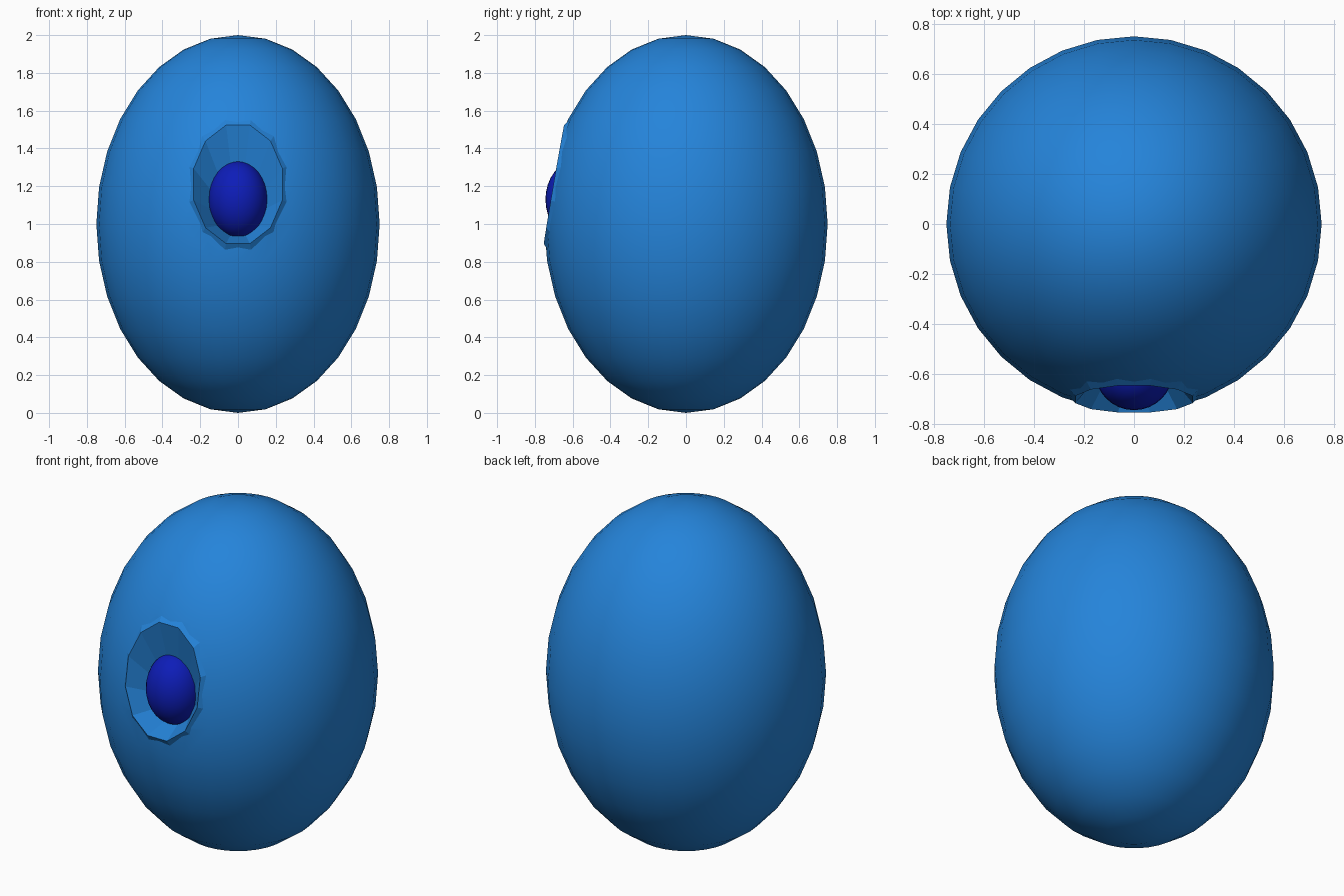
import bpy, bmesh, math

if "Cube" in bpy.data.objects:
    bpy.data.objects.remove(bpy.data.objects["Cube"])


def material(name, rgb):
    m = bpy.data.materials.new(name)
    m.diffuse_color = (*rgb, 1)
    m.use_nodes = True
    m.node_tree.nodes["Principled BSDF"].inputs["Base Color"].default_value = m.diffuse_color
    return m


blue = material("bright blue", (0.018, 0.23, 0.70))
navy = material("deep blue", (0.004, 0.012, 0.48))


def ellipsoid(name, centre, scale, mat):
    bpy.ops.mesh.primitive_uv_sphere_add(segments=32, ring_count=16, location=centre)
    ob = bpy.context.object
    ob.name = name
    ob.scale = scale
    bpy.ops.object.transform_apply(location=True, rotation=False, scale=True)
    ob.data.materials.append(mat)
    bpy.ops.object.shade_smooth_by_angle(angle=math.radians(30))
    return ob


def ring(rx, rz, cz, depth, n=12):
    """Upright oval of n points; depth(x, z) gives its y."""
    pts = []
    for i in range(n):
        a = 2 * math.pi * (i + 0.5) / n
        x, z = rx * math.sin(a), cz + rz * math.cos(a)
        pts.append((x, depth(x, z), z))
    return pts


def loft(name, rings, mat, caps=False):
    bm = bmesh.new()
    loops = [[bm.verts.new(p) for p in r] for r in rings]
    n = len(loops[0])
    for a, b in zip(loops, loops[1:]):
        for i in range(n):
            j = (i + 1) % n
            bm.faces.new((a[i], a[j], b[j], b[i]))
    if caps:
        bm.faces.new(loops[0])
        bm.faces.new(loops[-1])
        bmesh.ops.recalc_face_normals(bm, faces=bm.faces)
    me = bpy.data.meshes.new(name)
    bm.to_mesh(me)
    bm.free()
    ob = bpy.data.objects.new(name, me)
    bpy.context.collection.objects.link(ob)
    me.materials.append(mat)
    return ob


def skin(offset):
    """y of the egg's front surface, pushed outward by offset."""
    return lambda x, z: -0.75 * math.sqrt(
        max(0, 1 - (z - 1) ** 2 - (x / 0.75) ** 2)) - offset


# egg body with an oval hole in the front
body = ellipsoid("egg_body", (0, 0, 1), (0.75, 0.75, 1), blue)
hole = [ring(0.24, 0.322, 1.21, lambda x, z, y=y: y) for y in (-0.9, -0.45)]
cutter = loft("hole_cutter", hole, blue, caps=True)
cutter.hide_render = True
cutter.hide_viewport = True
cut = body.modifiers.new("hole", 'BOOLEAN')
cut.operation = 'DIFFERENCE'
cut.solver = 'EXACT'
cut.object = cutter
bpy.context.view_layer.objects.active = body
bpy.ops.object.modifier_apply(modifier=cut.name)
bpy.data.objects.remove(cutter)

# faceted socket: slightly raised lip, then walls sloping in to the eye
loft("eye_socket", [
    ring(0.275, 0.37, 1.21, skin(-0.012)),
    ring(0.243, 0.325, 1.21, skin(0.010)),
    ring(0.15, 0.195, 1.13, lambda x, z: -0.61),
], blue)

# eye
ellipsoid("eye", (0, -0.587, 1.13), (0.157, 0.157, 0.203), navy)
